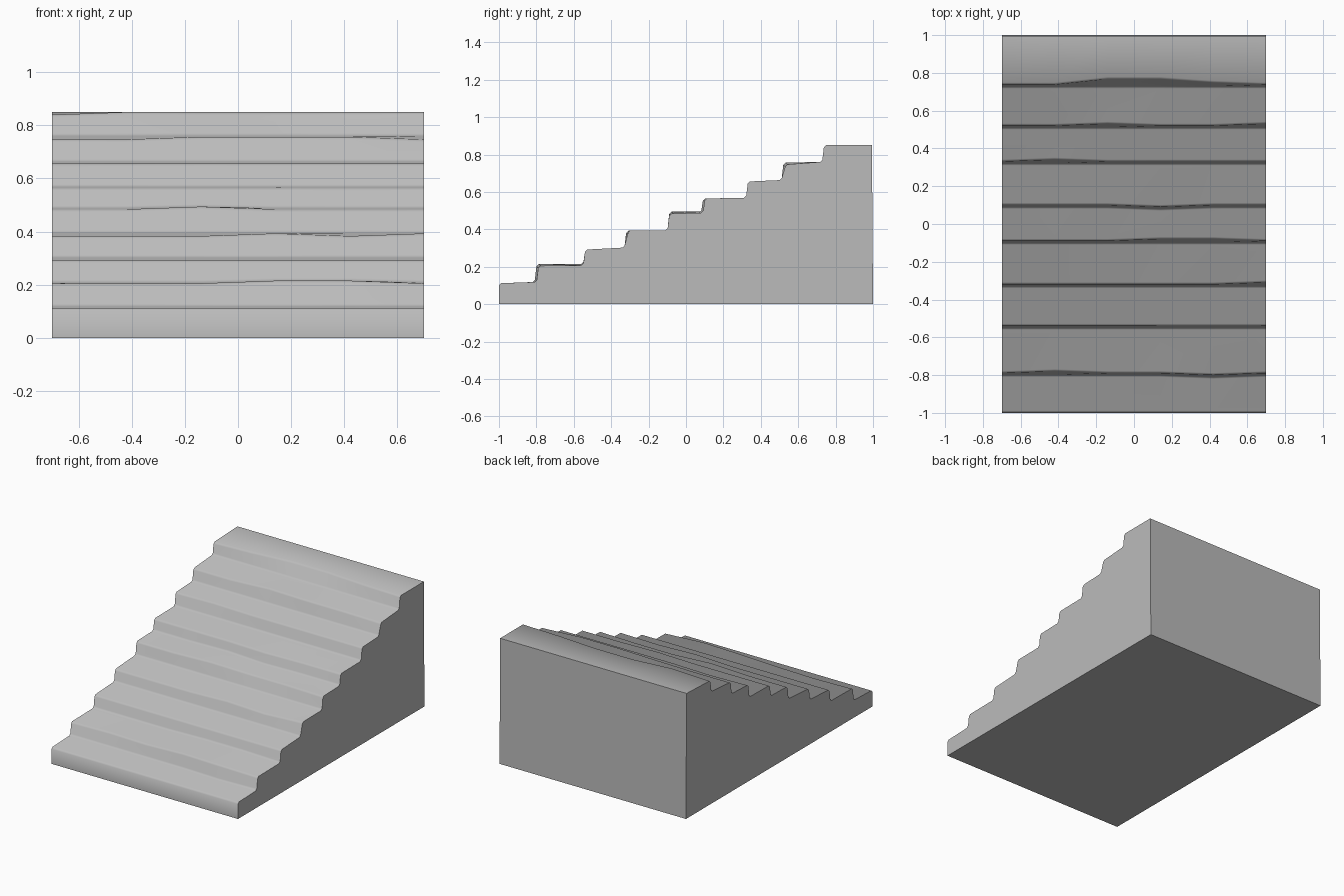
import bpy
import bmesh
import math

old = bpy.data.objects.get("Cube")
if old:
    bpy.data.objects.remove(old, do_unlink=True)

stone = bpy.data.materials.new("grey stone")
stone.use_nodes = True
colour = (0.5, 0.5, 0.5, 1)
stone.diffuse_color = colour
stone.node_tree.nodes["Principled BSDF"].inputs["Base Color"].default_value = colour

HALF_WIDTH, COLUMNS, ROUND = 0.7, 6, 0.012

# Each step: nose y, nose z, back z of tread, then worn offsets of the nose
# across the width (in hundredths): depth and height
STEPS = [
    (-1.0, .112, .118, (0, 0, 0, 0, 0, 0), (0, 0, 0, 0, 0, 0)),
    (-.79, .205, .208, (0, 1, 0, 0, -1, 0), (0, 0, 0, 1, 1, 0)),
    (-.54, .292, .302, (0, 0, 0, 0, 0, 0), (0, 0, 0, 0, 0, 0)),
    (-.32, .383, .395, (0, 0, 0, 0, 0, 1), (0, 0, 0, 1, 0, 1)),
    (-.09, .484, .488, (0, 0, 0, 1, 1, 0), (0, 0, 1, 0, 0, 0)),
    (.10, .565, .568, (0, 0, 0, -1, 0, 0), (0, 0, 0, 0, 0, 0)),
    (.33, .656, .663, (0, 1, 0, 0, 0, 0), (0, 0, 0, 0, 0, 0)),
    (.52, .747, .760, (0, 0, 1, 0, 0, 1), (0, 0, 1, 1, 1, 0)),
    (.737, .850, .850, (0, 0, 3, 3, 1, 0), (-1, 0, 0, 0, 0, 0)),
]


def profile(col):
    """Front-to-back outline of the flight at one column, soft at each corner."""
    pts = [(-1.0, 0.0)]
    floor = None
    for y, z, back, depth, height in STEPS:
        nose_y = y + depth[col] / 100
        nose_z = z + height[col] / 100
        base_y = min(y, nose_y) - 0.008
        if floor is not None:
            pts += [(base_y - ROUND, floor), (base_y, floor + ROUND)]
        else:
            nose_y = y
        pts += [(nose_y, nose_z - ROUND), (nose_y + ROUND, nose_z)]
        floor = max(back, nose_z)
    return pts + [(0.994, floor), (1.0, 0.0)]


# Loft the outlines across the width
bm = bmesh.new()
rows = []
for col in range(COLUMNS):
    x = -HALF_WIDTH + 2 * HALF_WIDTH * col / (COLUMNS - 1)
    rows.append([bm.verts.new((x, y, z)) for y, z in profile(col)])
count = len(rows[0])
for a, b in zip(rows, rows[1:]):
    for i in range(count):
        j = (i + 1) % count
        bm.faces.new((a[i], b[i], b[j], a[j]))

# Flat side walls
bm.faces.new(rows[0])
bm.faces.new(rows[-1])
bmesh.ops.recalc_face_normals(bm, faces=bm.faces)

mesh = bpy.data.meshes.new("worn_steps")
bm.to_mesh(mesh)
bm.free()
mesh.materials.append(stone)
steps = bpy.data.objects.new("worn_steps", mesh)
bpy.context.collection.objects.link(steps)

# Soft noses and corners, crisp walls
bpy.context.view_layer.objects.active = steps
steps.select_set(True)
bpy.ops.object.shade_smooth_by_angle(angle=math.radians(60))
